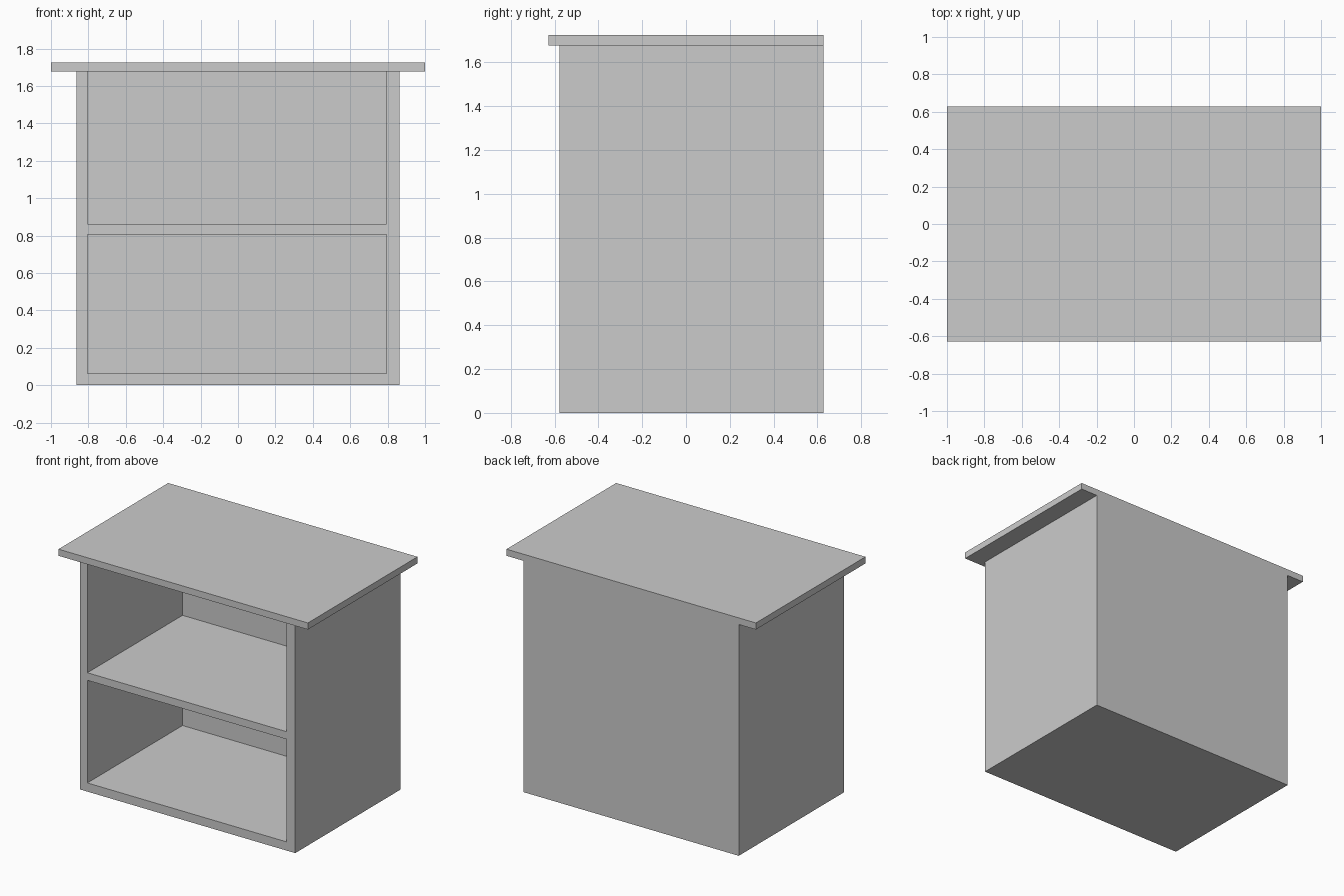
import bpy
import bmesh
from mathutils import Vector

if "Cube" in bpy.data.objects:
    bpy.data.objects.remove(bpy.data.objects["Cube"])


def box(name, low, high):
    """Axis-aligned board between two corners."""
    low, high = Vector(low), Vector(high)
    bm = bmesh.new()
    bmesh.ops.create_cube(bm, size=1)
    bmesh.ops.scale(bm, vec=high - low, verts=bm.verts)
    bmesh.ops.translate(bm, vec=(low + high) / 2, verts=bm.verts)
    mesh = bpy.data.meshes.new(name)
    bm.to_mesh(mesh)
    bm.free()
    obj = bpy.data.objects.new(name, mesh)
    bpy.context.collection.objects.link(obj)
    return obj


OUTER = 0.863                  # half width of the carcass
LEFT, RIGHT = -0.804, 0.793    # inner faces of the side panels
FRONT, BACK = -0.577, 0.628
INNER_BACK = 0.513             # visible face of the back panel
TOP_UNDER, TOP = 1.677, 1.725

# Overhanging top, flush with the back
box("top_board", (-1, -0.628, TOP_UNDER), (1, BACK, TOP))

# Side panels
box("left_side", (-OUTER, FRONT, 0), (LEFT, BACK, TOP_UNDER))
box("right_side", (RIGHT, FRONT, 0), (OUTER, BACK, TOP_UNDER))

# Back panel between the sides
box("back_panel", (LEFT, INNER_BACK, 0), (RIGHT, BACK, TOP_UNDER))

# Floor and middle shelf
for name, z0, z1 in (("floor_board", 0, 0.063), ("middle_shelf", 0.807, 0.862)):
    box(name, (LEFT, FRONT, z0), (RIGHT, INNER_BACK, z1))
